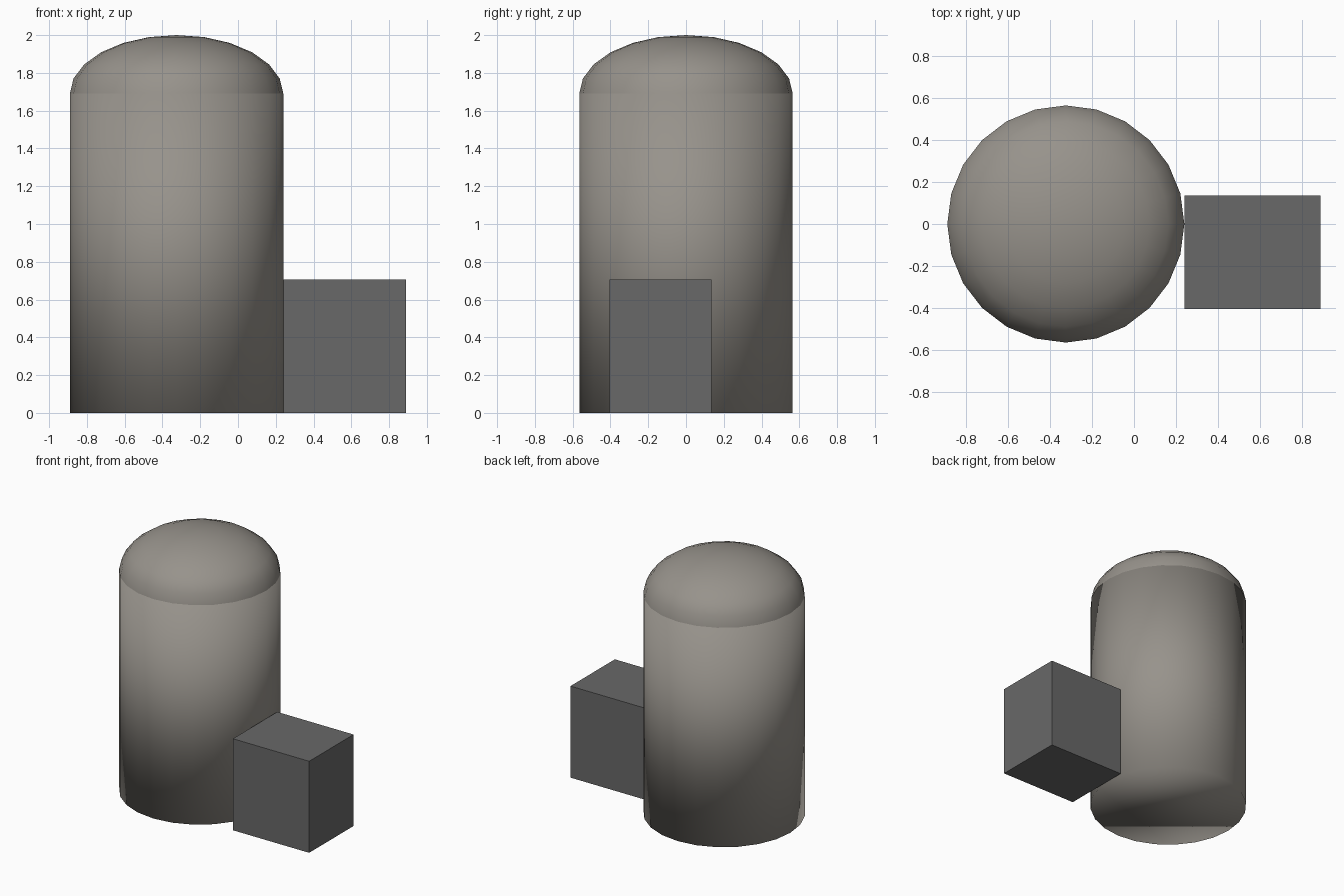
import bpy, bmesh, math

if "Cube" in bpy.data.objects:
    bpy.data.objects.remove(bpy.data.objects["Cube"])

TANK_X, RADIUS, SIDES = -0.325, 0.565, 24
WALL_TOP, DOME_HEIGHT = 1.69, 0.31


def material(name, color):
    mat = bpy.data.materials.new(name)
    mat.diffuse_color = (*color, 1.0)
    mat.use_nodes = True
    mat.node_tree.nodes["Principled BSDF"].inputs["Base Color"].default_value = mat.diffuse_color
    return mat


def add_object(name, bm, mat, location, smooth):
    bmesh.ops.recalc_face_normals(bm, faces=bm.faces)
    for face in bm.faces:
        face.smooth = smooth
    mesh = bpy.data.meshes.new(name)
    bm.to_mesh(mesh)
    bm.free()
    mesh.materials.append(mat)
    obj = bpy.data.objects.new(name, mesh)
    obj.location = location
    bpy.context.collection.objects.link(obj)
    return obj


warm_grey = material("warm_grey", (0.31, 0.29, 0.26))
dark_grey = material("dark_grey", (0.14, 0.14, 0.14))

# Tank wall: capped cylinder, shaded smooth all over
bm = bmesh.new()
bmesh.ops.create_cone(bm, cap_ends=True, segments=SIDES, radius1=RADIUS,
                      radius2=RADIUS, depth=WALL_TOP)
# Start the ring of corners on the x axis
if not any(abs(v.co.y) < 1e-4 for v in bm.verts):
    from mathutils import Matrix
    bm.transform(Matrix.Rotation(math.pi / SIDES, 4, 'Z'))
add_object("tank_wall", bm, warm_grey, (TANK_X, 0, WALL_TOP / 2), True)

# Tank dome: flattened half sphere, spun from a quarter arc
bm = bmesh.new()
rings = 6
arc = []
for i in range(rings + 1):
    a = math.pi / 2 * i / rings
    arc.append(bm.verts.new((RADIUS * math.cos(a), 0, DOME_HEIGHT * math.sin(a))))
edges = [bm.edges.new(pair) for pair in zip(arc, arc[1:])]
bmesh.ops.spin(bm, geom=arc + edges, cent=(0, 0, 0), axis=(0, 0, 1),
               angle=math.tau, steps=SIDES)
bmesh.ops.remove_doubles(bm, verts=bm.verts, dist=0.001)
add_object("tank_dome", bm, warm_grey, (TANK_X, 0, WALL_TOP), True)

# Equipment box beside the tank
bm = bmesh.new()
bmesh.ops.create_cube(bm, size=1)
bmesh.ops.scale(bm, vec=(0.65, 0.54, 0.705), verts=bm.verts)
add_object("equipment_box", bm, dark_grey, (0.565, -0.135, 0.3525), False)
